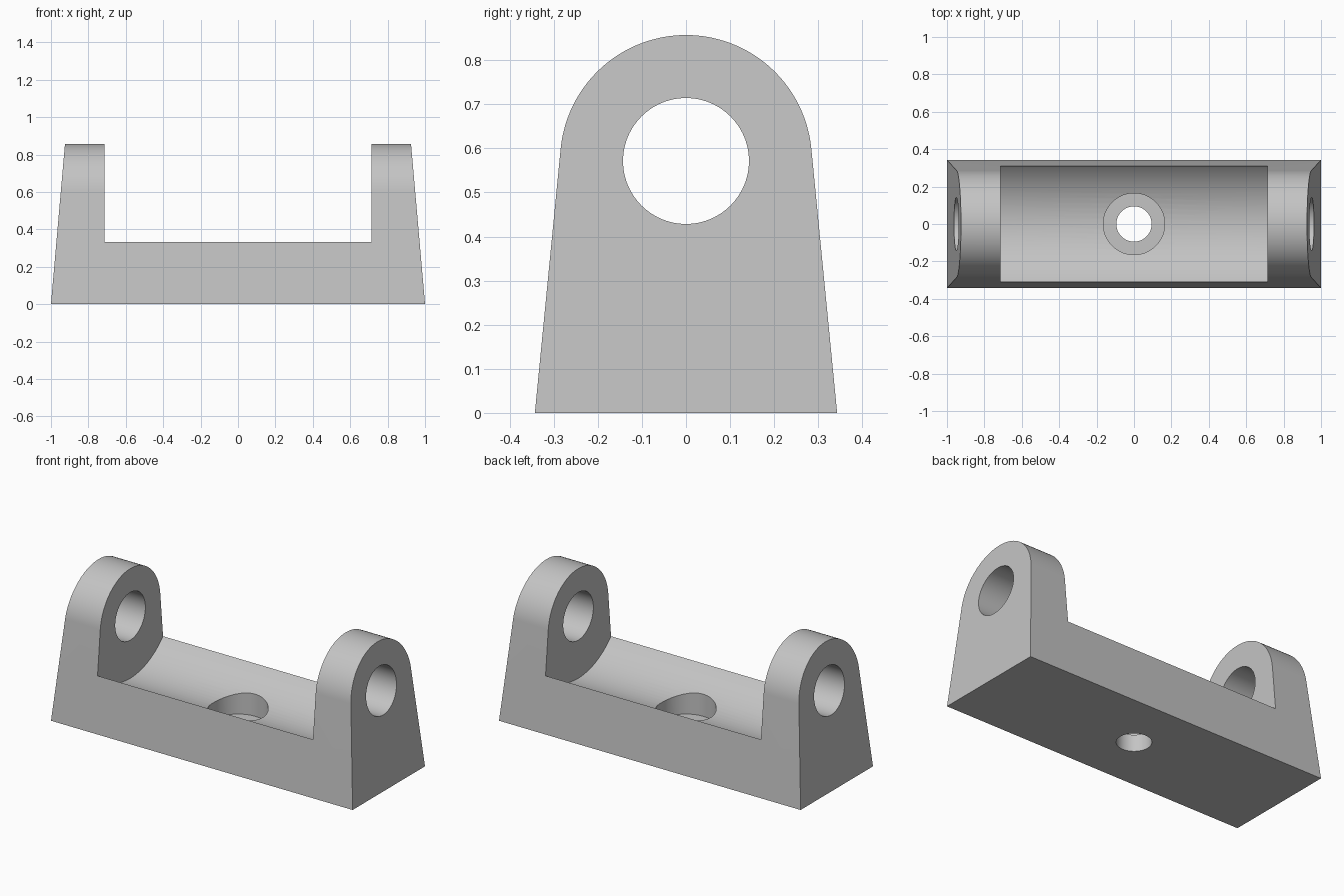
import bpy, bmesh, math

if "Cube" in bpy.data.objects:
    bpy.data.objects.remove(bpy.data.objects["Cube"])

U = 2 / 70            # one design unit
HEIGHT_C = 20 * U     # height of the eye centres
EYE_R = 10 * U        # rounded top of the lugs
HALF_W = 12 * U       # half width of the foot
END_DRAFT = math.tan(math.radians(5))

grey = bpy.data.materials.new("plain grey")
grey.use_nodes = True
colour = (0.55, 0.55, 0.55, 1)
grey.diffuse_color = colour
grey.node_tree.nodes["Principled BSDF"].inputs["Base Color"].default_value = colour


def make_body():
    """Drafted block with a round top and sloping ends."""
    # angle at which the drafted sides run tangent into the round top
    draft = math.acos(EYE_R / math.hypot(HALF_W, HEIGHT_C)) - math.atan2(HEIGHT_C, HALF_W)
    steps = 64
    profile = [(HALF_W, 0)]
    for i in range(steps + 1):
        a = draft + (math.pi - 2 * draft) * i / steps
        profile.append((EYE_R * math.cos(a), HEIGHT_C + EYE_R * math.sin(a)))
    profile.append((-HALF_W, 0))
    bm = bmesh.new()
    rings = [[bm.verts.new((s * (1 - z * END_DRAFT), y, z)) for y, z in profile]
             for s in (-1, 1)]
    for ring in rings:
        bm.faces.new(ring)
    n = len(profile)
    for i in range(n):
        j = (i + 1) % n
        bm.faces.new((rings[0][i], rings[0][j], rings[1][j], rings[1][i]))
    bmesh.ops.recalc_face_normals(bm, faces=bm.faces)
    mesh = bpy.data.meshes.new("bracket_body")
    bm.to_mesh(mesh)
    bm.free()
    mesh.materials.append(grey)
    obj = bpy.data.objects.new("bracket_body", mesh)
    bpy.context.collection.objects.link(obj)
    return obj


def cut(body, name, radius, length, location, along_x=False):
    """Subtract a cylinder from the body."""
    bpy.ops.mesh.primitive_cylinder_add(
        vertices=96, radius=radius, depth=length, location=location,
        rotation=(0, math.pi / 2 if along_x else 0, 0))
    tool = bpy.context.object
    tool.name = name
    tool.data.materials.append(grey)
    mod = body.modifiers.new(name, "BOOLEAN")
    mod.operation = "DIFFERENCE"
    mod.solver = "EXACT"
    mod.object = tool
    bpy.context.view_layer.objects.active = body
    bpy.ops.object.modifier_apply(modifier=name)
    bpy.data.objects.remove(tool)


body = make_body()
# round trough between the two lugs
cut(body, "trough", 15 * U, 50 * U, (0, 0, 22 * U), True)
# pin hole through both lugs
cut(body, "pin_hole", 5 * U, 3, (0, 0, HEIGHT_C), True)
# counterbored screw hole in the floor
cut(body, "screw_head_recess", 5.75 * U, 1, (0, 0, 3.5 * U + 0.5))
cut(body, "screw_hole", 3.3 * U, 1, (0, 0, 0))

bpy.ops.object.select_all(action="DESELECT")
body.select_set(True)
bpy.context.view_layer.objects.active = body
bpy.ops.object.shade_smooth_by_angle(angle=math.radians(25))
